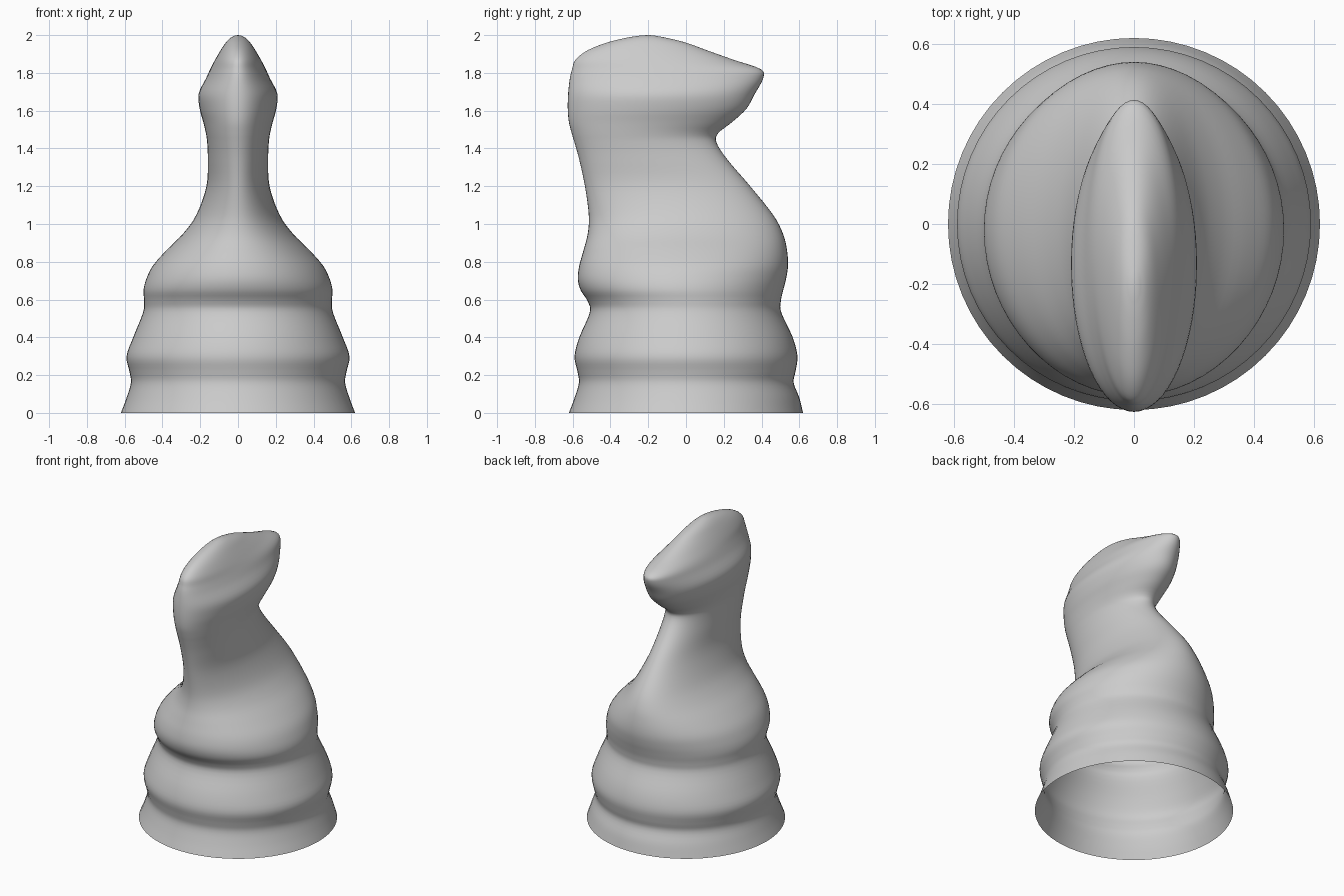
import bpy, bmesh, math
from mathutils import Vector

cube = bpy.data.objects.get("Cube")
if cube:
    bpy.data.objects.remove(cube, do_unlink=True)

SIDES = 64
STEPS = 4

# Stations up the piece: height, front edge, back edge, half width
STATIONS = [Vector(s) for s in (
    (0, -.62, .62, .62), (.08, -.59, .6, .59), (.16, -.567, .57, .567),
    (.22, -.575, .58, .575), (.3, -.59, .59, .59), (.4, -.565, .565, .555),
    (.53, -.51, .505, .503), (.59, -.52, .502, .497), (.65, -.558, .515, .5),
    (.71, -.573, .53, .485), (.78, -.565, .54, .45), (.86, -.543, .535, .38),
    (.95, -.52, .513, .29), (1.05, -.515, .46, .22), (1.2, -.535, .34, .167),
    (1.34, -.565, .22, .16), (1.43, -.59, .162, .163), (1.48, -.605, .17, .17),
    (1.54, -.62, .245, .184), (1.61, -.626, .32, .203), (1.69, -.624, .365, .208),
    (1.77, -.615, .408, .17), (1.82, -.603, .395, .147), (1.87, -.585, .25, .121),
    (1.92, -.52, .11, .092), (1.96, -.42, 0, .065), (1.985, -.32, -.1, .04),
    (1.998, -.24, -.17, .015))]


def spline(points, steps):
    """Smooth path through all the points."""
    ends = [points[0] * 2 - points[1]] + points + [points[-1] * 2 - points[-2]]
    for a, b, c, d in zip(ends, ends[1:], ends[2:], ends[3:]):
        for i in range(steps):
            t = i / steps
            yield (b * 2 + (c - a) * t + (a * 2 - b * 5 + c * 4 - d) * t ** 2
                   + (b * 3 - a - c * 3 + d) * t ** 3) / 2
    yield points[-1]


# Oval loops bridged into one open-bottomed shell
bm = bmesh.new()
loops = []
for z, front, back, half in spline(STATIONS, STEPS):
    middle, depth = (front + back) / 2, (back - front) / 2
    angles = [math.tau * i / SIDES for i in range(SIDES)]
    loops.append([bm.verts.new((half * math.cos(a), middle + depth * math.sin(a), z))
                  for a in angles])
for low, high in zip(loops, loops[1:]):
    for i in range(SIDES):
        j = (i + 1) % SIDES
        bm.faces.new((low[i], low[j], high[j], high[i]))

# Closed crown
tip = bm.verts.new((0, -.2, 2))
for i in range(SIDES):
    bm.faces.new((loops[-1][i], loops[-1][(i + 1) % SIDES], tip))
for face in bm.faces:
    face.smooth = True

mesh = bpy.data.meshes.new("knight_piece")
bm.to_mesh(mesh)
bm.free()
piece = bpy.data.objects.new("knight_piece", mesh)
bpy.context.collection.objects.link(piece)

# Plain grey finish
grey = bpy.data.materials.new("plain_grey")
grey.use_nodes = True
grey.diffuse_color = (.6, .6, .6, 1)
grey.node_tree.nodes["Principled BSDF"].inputs["Base Color"].default_value = (.6, .6, .6, 1)
mesh.materials.append(grey)
